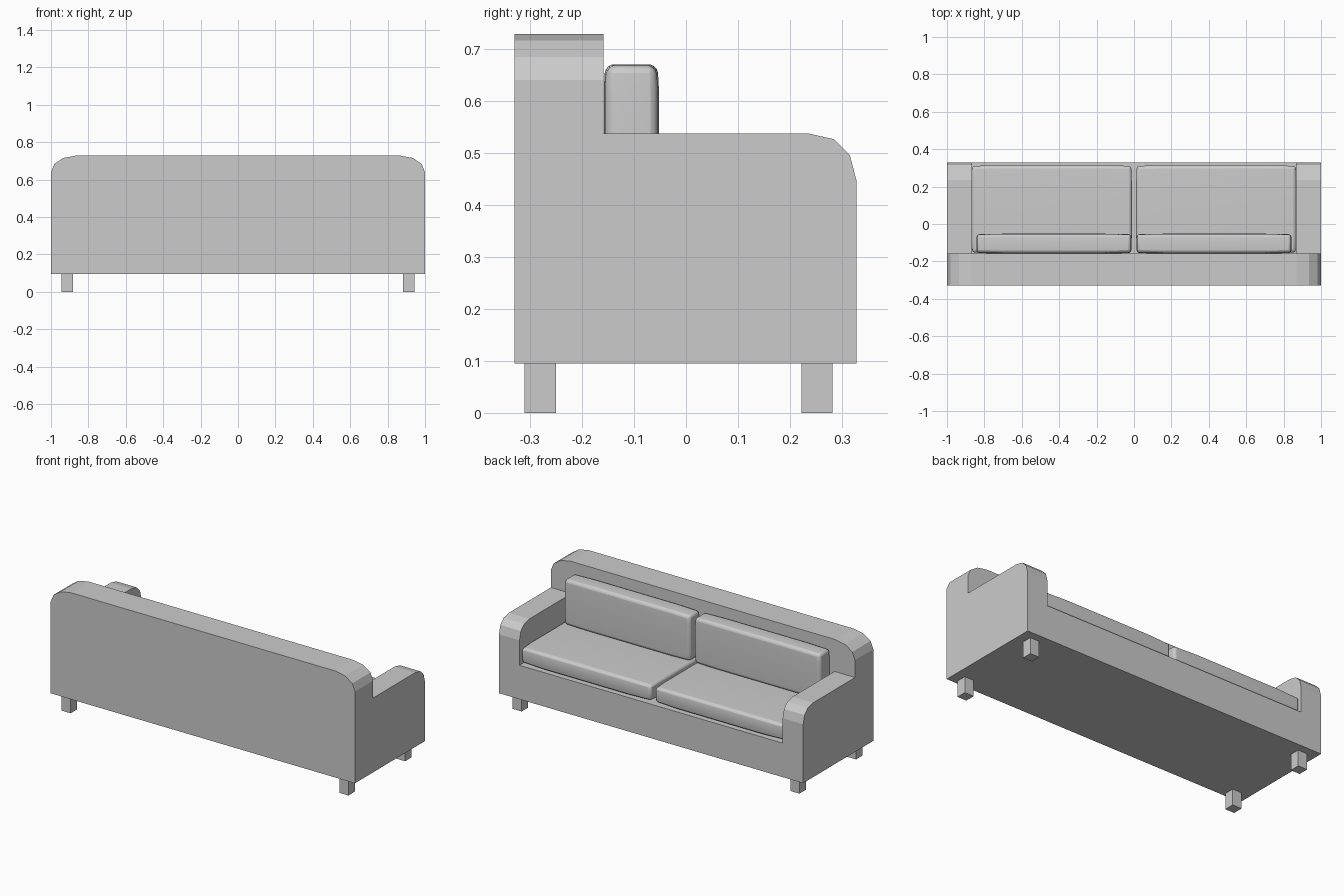
import bpy, bmesh
from mathutils import Vector

if "Cube" in bpy.data.objects:
    bpy.data.objects.remove(bpy.data.objects["Cube"])


def finish(name, bm):
    bmesh.ops.recalc_face_normals(bm, faces=bm.faces)
    me = bpy.data.meshes.new(name)
    bm.to_mesh(me)
    bm.free()
    ob = bpy.data.objects.new(name, me)
    bpy.context.collection.objects.link(ob)
    return ob


def prism(name, pts, offset):
    """Extrude a closed outline along an offset vector."""
    bm = bmesh.new()
    face = bm.faces.new([bm.verts.new(p) for p in pts])
    res = bmesh.ops.extrude_face_region(bm, geom=[face])
    verts = [v for v in res["geom"] if isinstance(v, bmesh.types.BMVert)]
    bmesh.ops.translate(bm, verts=verts, vec=offset)
    # extrude_face_region keeps the starting face as the other cap
    return finish(name, bm)


def box(name, lo, hi):
    pts = [(lo[0], lo[1], lo[2]), (hi[0], lo[1], lo[2]),
           (hi[0], hi[1], lo[2]), (lo[0], hi[1], lo[2])]
    return prism(name, pts, (0, 0, hi[2] - lo[2]))


def apply_boolean(target, other, op):
    mod = target.modifiers.new(op, 'BOOLEAN')
    mod.operation, mod.object, mod.solver = op, other, 'EXACT'
    bpy.context.view_layer.objects.active = target
    bpy.ops.object.modifier_apply(modifier=mod.name)
    bpy.data.objects.remove(other)


def cushion(name, lo, hi, bulge, radius):
    """Box with softly puffed faces and rounded edges."""
    lo, hi = Vector(lo), Vector(hi)
    mid, half = (lo + hi) / 2, (hi - lo) / 2
    bm = bmesh.new()
    bmesh.ops.create_cube(bm, size=2)
    bmesh.ops.subdivide_edges(bm, edges=bm.edges[:], cuts=2, use_grid_fill=True)
    for v in bm.verts:
        outer = [abs(c) > 0.9 for c in v.co]
        for i in range(3):
            s = 1 if v.co[i] > 0 else -1
            if outer[i]:
                # faces stand proud in the middle, edges are pulled in a little
                pull = bulge[i] * (sum(outer) - 1) / 2
                v.co[i] = mid[i] + s * (half[i] - pull)
            else:
                v.co[i] = mid[i] + s * half[i] * 0.65
    ob = finish(name, bm)
    mod = ob.modifiers.new("rounded_edges", 'BEVEL')
    mod.width, mod.segments = radius, 3
    mod.limit_method, mod.angle_limit = 'ANGLE', 0.8
    bpy.ops.object.select_all(action='DESELECT')
    ob.select_set(True)
    bpy.context.view_layer.objects.active = ob
    bpy.ops.object.shade_smooth_by_angle(angle=0.6)
    return ob


# Body: arms and base share one side profile, the seat well is cut out
side = [(-0.33, 0.095), (0.328, 0.095), (0.328, 0.445), (0.315, 0.495),
        (0.284, 0.526), (0.235, 0.537), (-0.33, 0.537)]
body = prism("sofa_body", [(-1, y, z) for y, z in side], (2, 0, 0))
apply_boolean(body, box("seat_well", (-0.865, -0.159, 0.297), (0.865, 0.6, 0.9)),
              'DIFFERENCE')

# Backrest with rounded upper corners
corner = [(1, 0.64), (0.982, 0.684), (0.935, 0.716), (0.87, 0.728)]
outline = [(-1, 0.095), (1, 0.095)] + corner + [(-x, z) for x, z in reversed(corner)]
back = prism("backrest", [(x, -0.33, z) for x, z in outline], (0, 0.171, 0))
apply_boolean(body, back, 'UNION')

# Cushions and legs, left and right
for s, label in ((-1, "left"), (1, "right")):
    def span(a, b):
        return sorted((s * a, s * b))
    x0, x1 = span(0.012, 0.867)
    cushion(label + "_seat_cushion", (x0, -0.157, 0.298), (x1, 0.315, 0.40),
            (0.006, 0.01, 0.006), 0.022)
    x0, x1 = span(0.014, 0.842)
    cushion(label + "_back_cushion", (x0, -0.158, 0.395), (x1, -0.052, 0.67),
            (0.006, 0.005, 0.006), 0.02)
    x0, x1 = span(0.883, 0.943)
    for name, y0 in (("back_leg", -0.31), ("front_leg", 0.222)):
        box(label + "_" + name, (x0, y0, 0), (x1, y0 + 0.06, 0.095))
